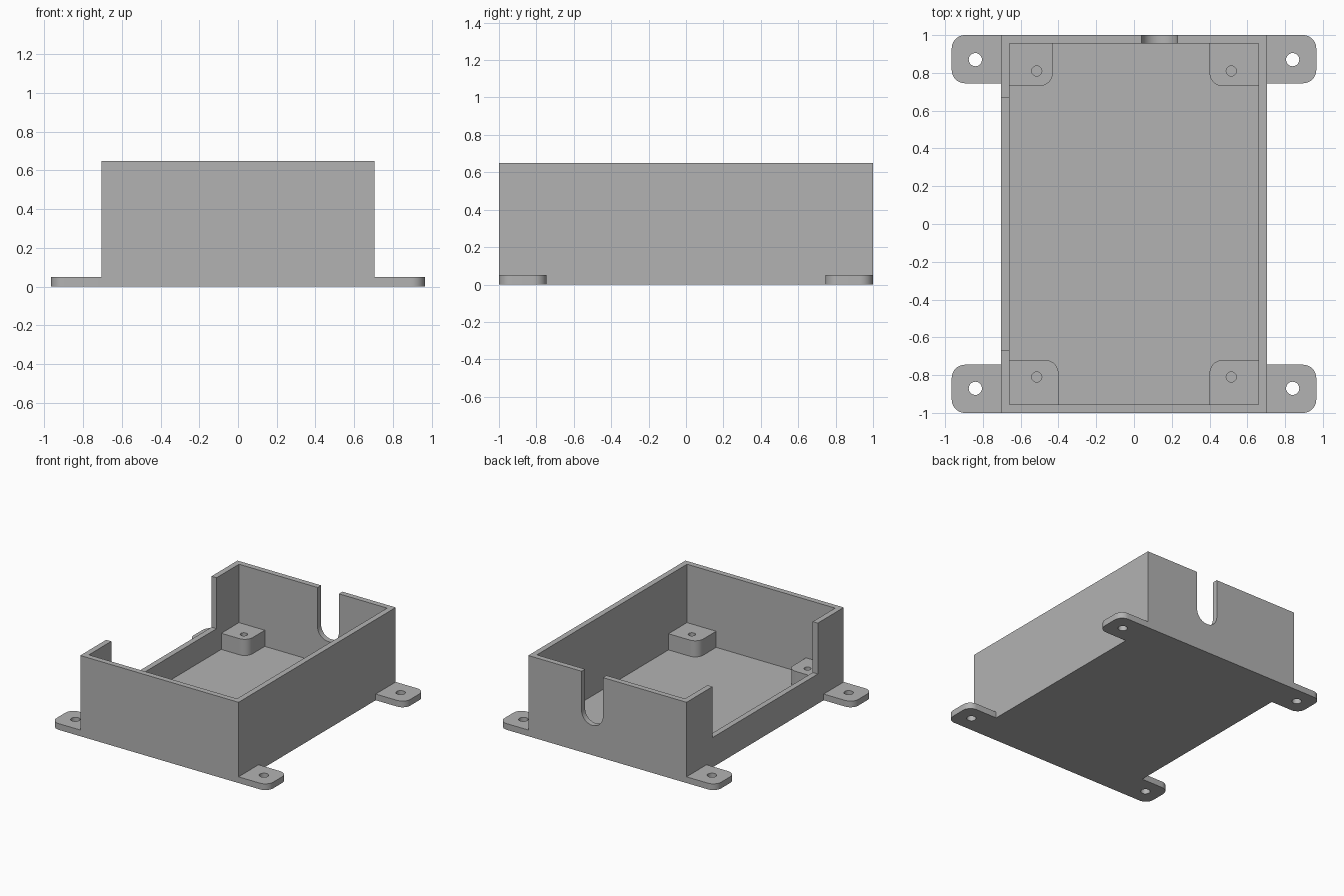
import bpy, bmesh, math

if "Cube" in bpy.data.objects:
    bpy.data.objects.remove(bpy.data.objects["Cube"], do_unlink=True)

grey = bpy.data.materials.new("plain grey")
COLOUR = (0.45, 0.45, 0.45, 1)
grey.use_nodes = True
grey.diffuse_color = COLOUR
grey.node_tree.nodes["Principled BSDF"].inputs["Base Color"].default_value = COLOUR

WALL_X, HEIGHT, FLOOR, THICK = 0.705, 0.65, 0.05, 0.045
POST_TOP, OPENING_Z = 0.18, 0.24


def arc(cx, cy, r, start, end, steps=10):
    """Points along an arc, angles in degrees."""
    angles = [math.radians(start + (end - start) * i / steps) for i in range(steps + 1)]
    return [(cx + r * math.cos(a), cy + r * math.sin(a)) for a in angles]


def prism(name, outline, z0, z1):
    """Extrude a flat outline from z0 to z1."""
    bm = bmesh.new()
    face = bm.faces.new([bm.verts.new((x, y, z0)) for x, y in outline])
    top = bmesh.ops.extrude_face_region(bm, geom=[face])
    verts = [v for v in top["geom"] if isinstance(v, bmesh.types.BMVert)]
    bmesh.ops.translate(bm, verts=verts, vec=(0, 0, z1 - z0))
    bmesh.ops.recalc_face_normals(bm, faces=bm.faces)
    mesh = bpy.data.meshes.new(name)
    bm.to_mesh(mesh)
    bm.free()
    mesh.materials.append(grey)
    obj = bpy.data.objects.new(name, mesh)
    bpy.context.collection.objects.link(obj)
    return obj


def box(name, x0, x1, y0, y1, z0, z1):
    return prism(name, [(x0, y0), (x1, y0), (x1, y1), (x0, y1)], z0, z1)


def combine(target, other, operation):
    """Apply a boolean and discard the second shape."""
    mod = target.modifiers.new(operation, 'BOOLEAN')
    mod.operation, mod.object, mod.solver = operation, other, 'EXACT'
    bpy.ops.object.select_all(action='DESELECT')
    bpy.context.view_layer.objects.active = target
    target.select_set(True)
    bpy.ops.object.modifier_apply(modifier=mod.name)
    bpy.data.objects.remove(other, do_unlink=True)


def drill(target, x, y, r, z0, z1):
    combine(target, prism("drill", arc(x, y, r, 0, 345, 23), z0, z1), 'DIFFERENCE')


# Open box
case = box("enclosure", -WALL_X, WALL_X, -1, 1, 0, HEIGHT)
ix, iy = WALL_X - THICK, 1 - THICK
combine(case, box("cavity", -ix, ix, -iy, iy, FLOOR, 1), 'DIFFERENCE')

# Wide opening in the right wall
combine(case, box("opening", -0.8, -0.68 + 0.05, -0.67, 0.67, OPENING_Z, 1), 'DIFFERENCE')

# Round-bottomed cable slot in the back wall
r, cx = 0.095, 0.135
slot = prism("slot", arc(cx, OPENING_Z + r, r, 180, 360, 20) + [(cx + r, 1), (cx - r, 1)], -1.1, -0.9)
slot.rotation_euler.x = math.pi / 2
bpy.context.view_layer.update()
combine(case, slot, 'DIFFERENCE')

for sx in (-1, 1):
    for sy in (-1, 1):
        # Mounting tab with rounded outer corners and a through hole
        tip, inner, tr = 0.965, 0.745, 0.07
        shape = [(0.69, inner)] + arc(tip - tr, inner + tr, tr, -90, 0)
        shape += arc(tip - tr, 1 - tr, tr, 0, 90) + [(0.69, 1)]
        combine(case, prism("tab", [(sx * x, sy * y) for x, y in shape], 0, FLOOR), 'UNION')
        drill(case, sx * 0.84, sy * 0.87, 0.035, -0.1, 0.1)

        # Corner screw post with one rounded corner and a blind hole
        px = 0.43 if (sx, sy) == (-1, 1) else 0.40
        py, pr = (0.73 if sy > 0 else 0.72), 0.07
        shape = arc(px + pr, py + pr, pr, 180, 270) + [(0.68, py), (0.68, 0.98), (px, 0.98)]
        post = prism("post", [(sx * x, sy * y) for x, y in shape], FLOOR - 0.02, POST_TOP)
        combine(case, post, 'UNION')
        drill(case, sx * 0.515, sy * 0.81, 0.027, FLOOR + 0.01, POST_TOP + 0.1)

bpy.ops.object.select_all(action='DESELECT')
case.select_set(True)
bpy.context.view_layer.objects.active = case
bpy.ops.object.shade_smooth_by_angle(angle=math.radians(30))
